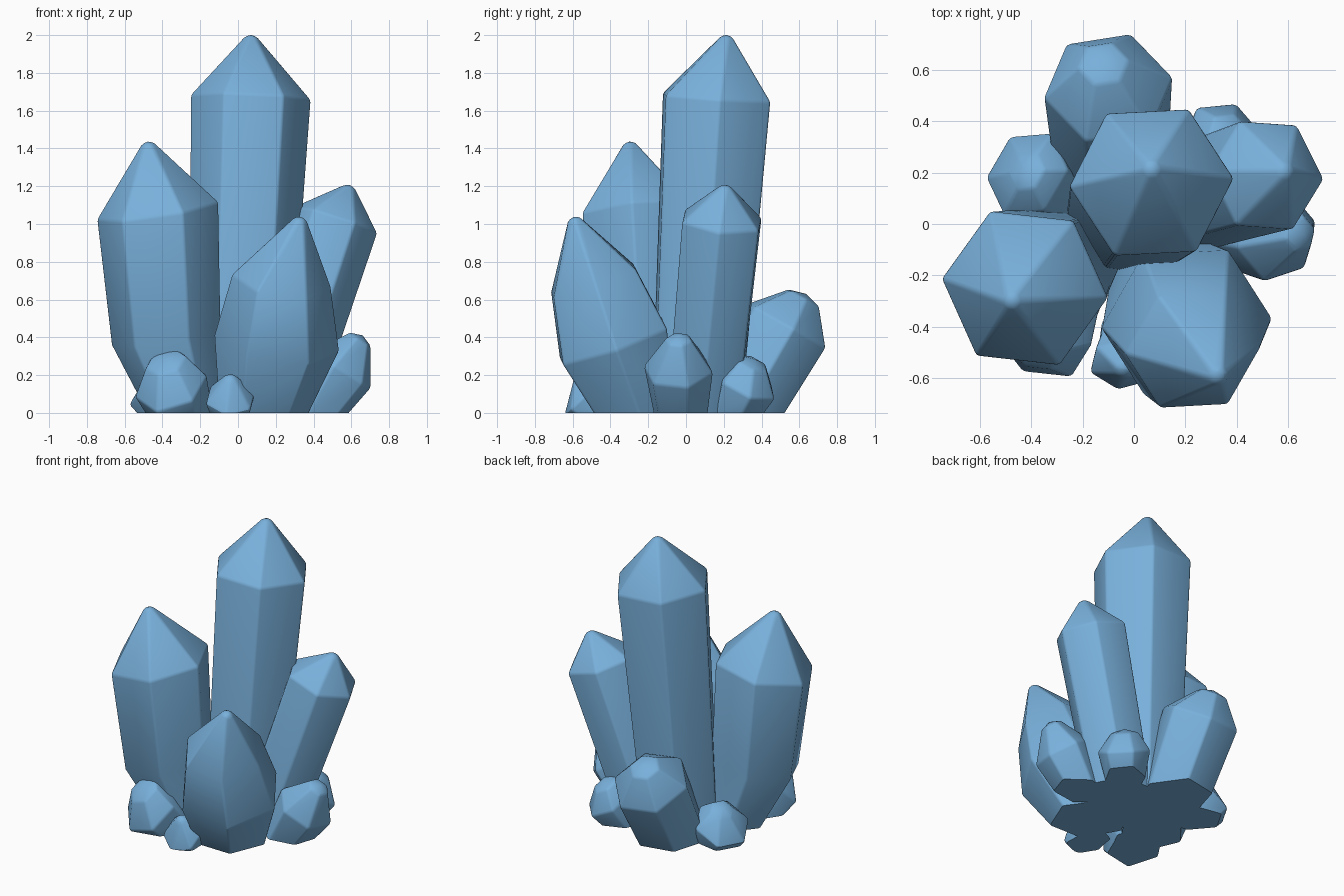
import bpy, bmesh, math
from mathutils import Vector

if "Cube" in bpy.data.objects:
    bpy.data.objects.remove(bpy.data.objects["Cube"])

blue = bpy.data.materials.new("pale_blue_crystal")
blue.diffuse_color = (0.19, 0.435, 0.71, 1)
blue.use_nodes = True
blue.node_tree.nodes["Principled BSDF"].inputs["Base Color"].default_value = blue.diffuse_color


def crystal(name, base, rings, tip, cap=0.04, rot=0.0, sides=6, bevel=0.012):
    """Hexagonal shard: base=(x, y, radius), rings=[(x, y, z, radius)...], blunt tip, cut flat at z=0."""
    b = Vector((base[0], base[1], 0))
    shoulder = Vector(rings[-1][:3])
    axis = (shoulder - b).normalized()
    turn = Vector((0, 0, 1)).rotation_difference(axis)
    tip = Vector(tip)
    levels = [(b - axis * 0.25, base[2] * 0.95), (b, base[2])]
    levels += [(Vector(r[:3]), r[3]) for r in rings]
    levels.append((tip - axis * 0.025, cap))

    bm = bmesh.new()
    loops = []
    for c, r in levels:
        loop = []
        for i in range(sides):
            a = math.radians(rot) + math.tau * i / sides
            loop.append(bm.verts.new(c + turn @ Vector((r * math.cos(a), r * math.sin(a), 0))))
        loops.append(loop)
    for lo, hi in zip(loops, loops[1:]):
        for i in range(sides):
            j = (i + 1) % sides
            bm.faces.new((lo[i], lo[j], hi[j], hi[i]))
    bm.faces.new(loops[0][::-1])
    apex = bm.verts.new(tip)
    for i in range(sides):
        bm.faces.new((loops[-1][i], loops[-1][(i + 1) % sides], apex))

    # soften the ridges, then slice flat on the ground
    bm.normal_update()
    ridges = [e for e in bm.edges if e.calc_face_angle(0) > math.radians(25)]
    bmesh.ops.bevel(bm, geom=ridges, offset=bevel, segments=2, profile=0.5,
                    affect='EDGES', clamp_overlap=True)
    cut = bmesh.ops.bisect_plane(bm, geom=bm.verts[:] + bm.edges[:] + bm.faces[:],
                                 plane_co=(0, 0, 0), plane_no=(0, 0, 1), clear_inner=True)
    rim = [g for g in cut["geom_cut"] if isinstance(g, bmesh.types.BMEdge)]
    bmesh.ops.holes_fill(bm, edges=rim, sides=0)
    bmesh.ops.recalc_face_normals(bm, faces=bm.faces[:])

    me = bpy.data.meshes.new(name)
    bm.to_mesh(me)
    bm.free()
    me.materials.append(blue)
    ob = bpy.data.objects.new(name, me)
    bpy.context.collection.objects.link(ob)
    bpy.ops.object.select_all(action='DESELECT')
    ob.select_set(True)
    bpy.context.view_layer.objects.active = ob
    bpy.ops.object.shade_smooth_by_angle(angle=math.radians(28))
    return ob


# large shards
crystal("tall_crystal", (0.0, 0.055, 0.265), [(0.068, 0.162, 1.67, 0.32)],
        (0.07, 0.215, 2.01), rot=3)
crystal("left_crystal", (-0.26, -0.14, 0.21),
        [(-0.38, -0.215, 0.4, 0.295), (-0.425, -0.25, 1.07, 0.328)],
        (-0.48, -0.3, 1.445), rot=-6)
crystal("front_crystal", (0.13, -0.25, 0.235),
        [(0.205, -0.385, 0.37, 0.335), (0.23, -0.49, 0.7, 0.265)],
        (0.33, -0.6, 1.045), rot=2)
crystal("right_crystal", (0.19, 0.09, 0.215), [(0.515, 0.19, 1.02, 0.235)],
        (0.595, 0.21, 1.215), rot=-3)
crystal("back_crystal", (-0.09, 0.27, 0.23), [(-0.1, 0.53, 0.46, 0.255)],
        (-0.12, 0.635, 0.63), cap=0.1, rot=10)

# small shards around the foot
crystal("small_front_left", (-0.3, -0.33, 0.17), [(-0.355, -0.45, 0.14, 0.2)],
        (-0.39, -0.5, 0.29), cap=0.11)
crystal("small_front", (-0.04, -0.47, 0.11), [(-0.04, -0.545, 0.08, 0.14)],
        (-0.04, -0.59, 0.2), cap=0.04, rot=20)
crystal("small_back_right", (0.29, 0.26, 0.13), [(0.355, 0.325, 0.15, 0.17)],
        (0.38, 0.36, 0.285), cap=0.09, rot=10)
crystal("small_back_left", (-0.34, 0.15, 0.15), [(-0.415, 0.195, 0.13, 0.185)],
        (-0.43, 0.21, 0.25), cap=0.08)
crystal("small_right", (0.4, -0.03, 0.15), [(0.55, -0.04, 0.23, 0.19)],
        (0.66, -0.04, 0.41), cap=0.07, rot=15)
